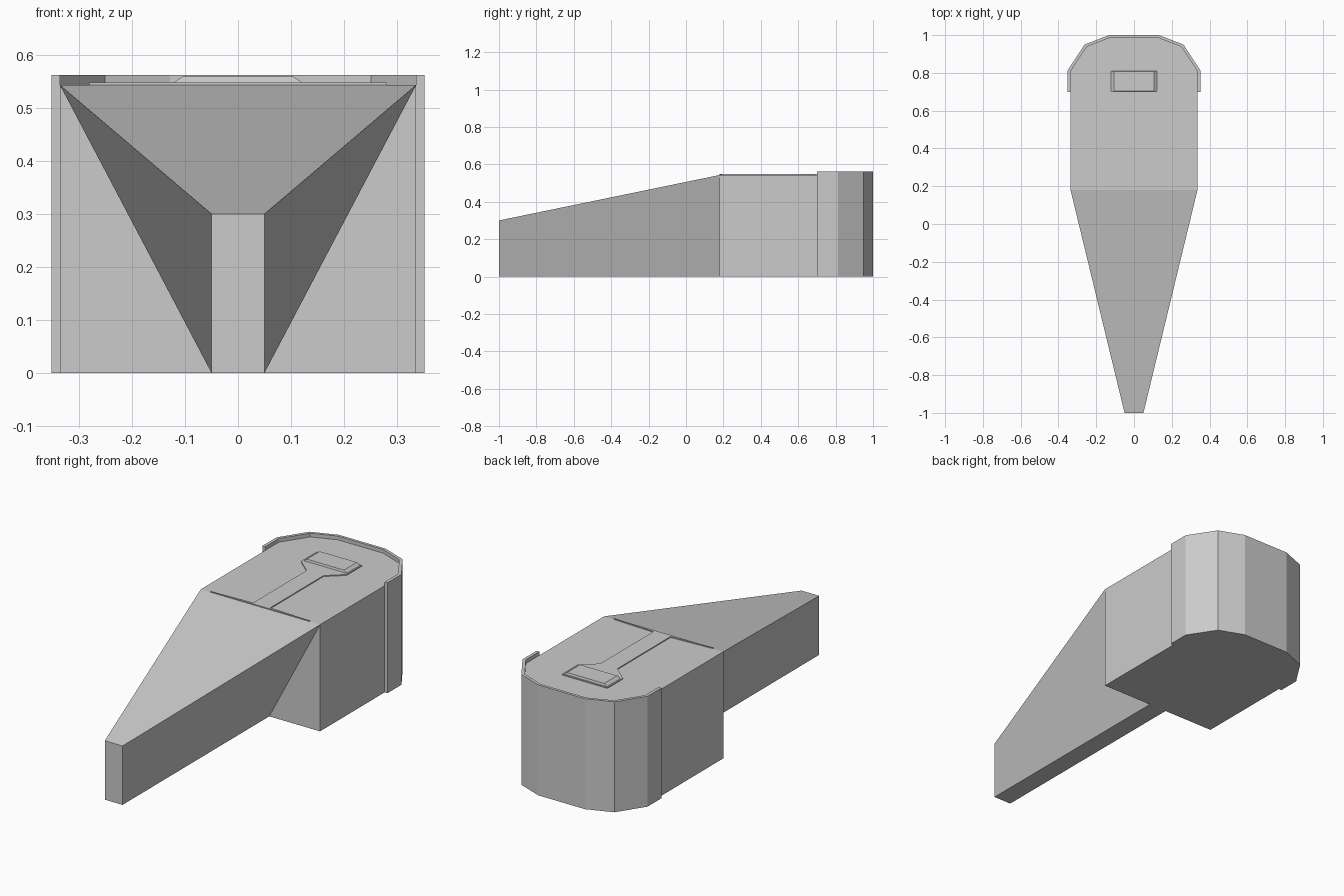
import bpy

if "Cube" in bpy.data.objects:
    bpy.data.objects.remove(bpy.data.objects["Cube"])


def make(name, verts, faces):
    me = bpy.data.meshes.new(name)
    me.from_pydata(verts, [], faces)
    me.update()
    ob = bpy.data.objects.new(name, me)
    bpy.context.collection.objects.link(ob)
    return ob


def mirrored(half):
    """Right-hand outline (front to back) completed across x = 0."""
    return half + [(-x, y) for x, y in reversed(half)]


def loft(name, low, z0, high, z1):
    """Closed solid between two outlines with equal point counts."""
    n = len(low)
    verts = [(x, y, z0) for x, y in low] + [(x, y, z1) for x, y in high]
    faces = [tuple(reversed(range(n))), tuple(range(n, 2 * n))]
    faces += [(i, (i + 1) % n, n + (i + 1) % n, n + i) for i in range(n)]
    return make(name, verts, faces)


W, TOP, RIM, FRONT = 0.336, 0.543, 0.562, 0.18

# main block with a faceted round back
back_in = [(W, 0.808), (0.251, 0.938), (0.128, 0.986)]
body = mirrored([(W, FRONT)] + back_in)
loft("main_block", body, 0, body, TOP)

# wrap-around back wall, standing slightly above the block
outer = mirrored([(0.352, 0.70), (0.352, 0.812), (0.262, 0.95), (0.132, 1.0)])
inner = mirrored([(W, 0.70)] + back_in)
wall = outer + inner[::-1]
n = len(outer)
m = len(wall)
verts = [(x, y, 0) for x, y in wall] + [(x, y, RIM) for x, y in wall]
faces = [(i, (i + 1) % m, m + (i + 1) % m, m + i) for i in range(m)]
for i in range(n - 1):
    j = m - 1 - i
    faces += [(i + m, i + 1 + m, j - 1 + m, j + m), (j, j - 1, i + 1, i)]
make("back_wall", verts, faces)

# tapering nose: narrow strip below, wide at the top where it meets the block
s = 0.05
make("nose",
     [(-s, -1, 0), (s, -1, 0), (s, -1, 0.3), (-s, -1, 0.3),
      (-s, FRONT, 0), (s, FRONT, 0), (W, FRONT, TOP), (-W, FRONT, TOP)],
     [(0, 1, 2, 3), (3, 2, 6, 7), (1, 5, 6, 2), (0, 3, 7, 4),
      (1, 0, 4, 5), (4, 7, 6, 5)])

# thin raised strip on top, flared at the front and widened at the back
strip = mirrored([(0.28, FRONT), (0.165, 0.187), (0.048, 0.192),
                  (0.048, 0.62), (0.128, 0.69), (0.128, 0.815)])
loft("top_strip", strip, TOP - 0.005, strip, TOP + 0.005)

# small bevelled pad at the back of the strip
loft("top_pad", mirrored([(0.122, 0.70), (0.122, 0.81)]), TOP + 0.004,
     mirrored([(0.105, 0.703), (0.105, 0.807)]), 0.559)
